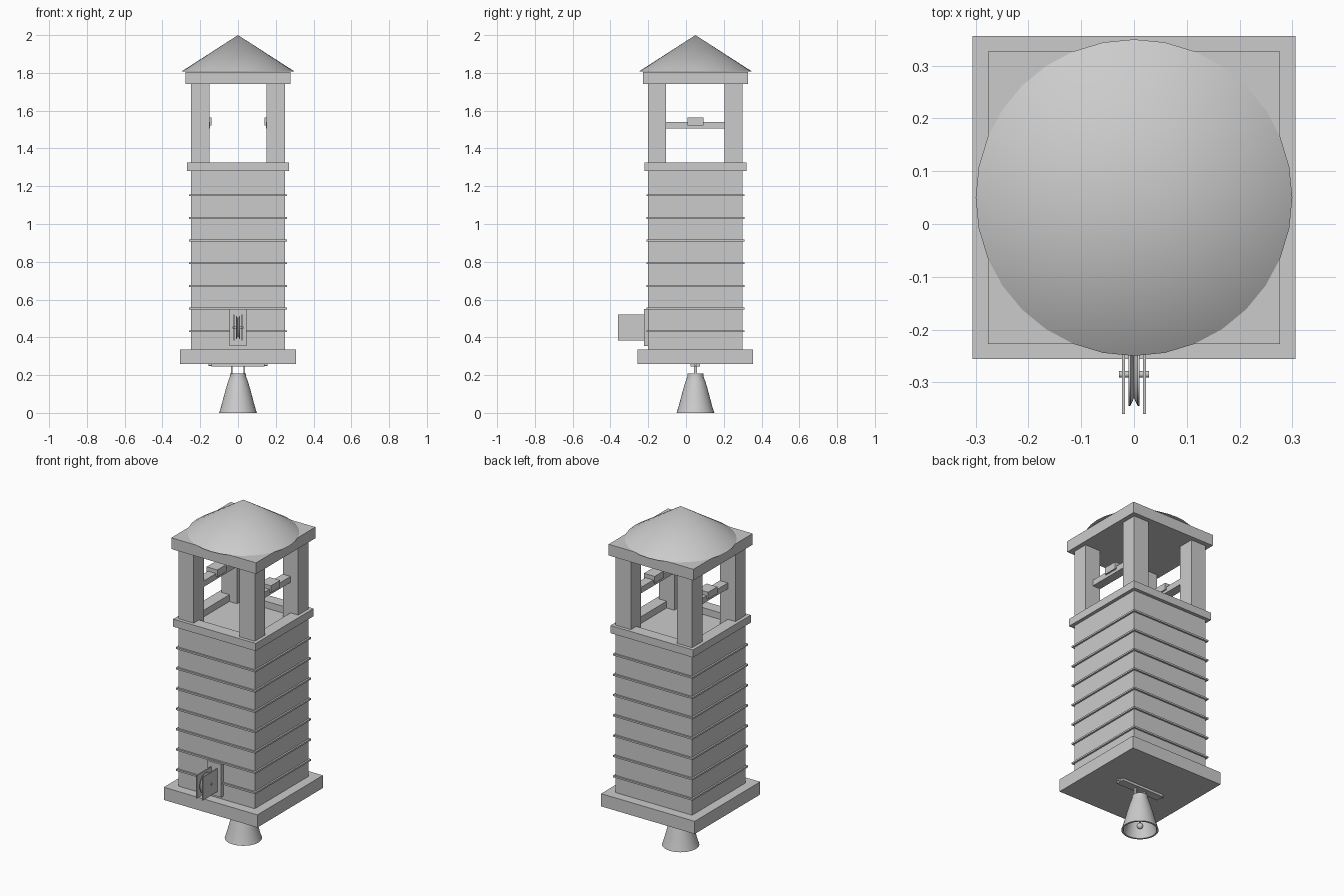
import bpy, bmesh, math
from mathutils import Matrix, Vector

if "Cube" in bpy.data.objects:
    bpy.data.objects.remove(bpy.data.objects["Cube"])

CY = 0.05  # tower axis in y

stone = bpy.data.materials.new("plain_grey")
stone.diffuse_color = (0.6, 0.6, 0.6, 1)
stone.use_nodes = True
stone.node_tree.nodes["Principled BSDF"].inputs["Base Color"].default_value = stone.diffuse_color


def finish(name, bm, smooth=None):
    bmesh.ops.recalc_face_normals(bm, faces=bm.faces)
    me = bpy.data.meshes.new(name)
    bm.to_mesh(me)
    bm.free()
    me.materials.append(stone)
    ob = bpy.data.objects.new(name, me)
    bpy.context.collection.objects.link(ob)
    if smooth is not None:
        bpy.ops.object.select_all(action='DESELECT')
        ob.select_set(True)
        bpy.context.view_layer.objects.active = ob
        bpy.ops.object.shade_smooth_by_angle(angle=math.radians(smooth))
    return ob


def box(name, x0, x1, y0, y1, z0, z1):
    bm = bmesh.new()
    size = Matrix.Diagonal((x1 - x0, y1 - y0, z1 - z0, 1))
    mid = Matrix.Translation(((x0 + x1) / 2, (y0 + y1) / 2, (z0 + z1) / 2))
    bmesh.ops.create_cube(bm, size=1, matrix=mid @ size)
    return finish(name, bm)


def slab(name, half, z0, z1):
    return box(name, -half, half, CY - half, CY + half, z0, z1)


def lathe(name, profile, loc, axis='Z', segments=32, smooth=30):
    """Spin (radius, height) points around z, then turn the axis to x if asked."""
    bm = bmesh.new()
    vs = [bm.verts.new((r, 0, z)) for r, z in profile]
    edges = [bm.edges.new(p) for p in zip(vs, vs[1:])]
    bmesh.ops.spin(bm, geom=vs + edges, cent=(0, 0, 0), axis=(0, 0, 1),
                   angle=math.tau, steps=segments, use_duplicate=False)
    bmesh.ops.remove_doubles(bm, verts=bm.verts, dist=1e-5)
    if axis == 'X':
        bm.transform(Matrix.Rotation(math.pi / 2, 4, 'Y'))
    bm.transform(Matrix.Translation(Vector(loc)))
    return finish(name, bm, smooth)


def rod(name, r, length, loc, axis='X', segments=16):
    h = length / 2
    return lathe(name, [(0, -h), (r, -h), (r, h), (0, h)], loc, axis, segments)


# Base, shaft and course bands
slab("base", 0.306, 0.26, 0.335)
slab("shaft", 0.25, 0.335, 1.285)
for i in range(7):
    z = 0.432 + 0.12 * i
    slab("band", 0.26, z - 0.005, z + 0.005)

# Ledge ring around the belfry floor
for s in (-1, 1):
    a, b = sorted((s * 0.20, s * 0.27))
    box("ledge_side", a, b, CY - 0.27, CY + 0.27, 1.28, 1.325)
    box("ledge_end", -0.20, 0.20, CY + a, CY + b, 1.28, 1.325)

# Belfry posts, bell beams and bearing blocks
for sx in (-1, 1):
    x0, x1 = sorted((sx * 0.15, sx * 0.25))
    for sy in (-1, 1):
        y0, y1 = sorted((sy * 0.155, sy * 0.25))
        box("post", x0, x1, CY + y0, CY + y1, 1.284, 1.745)
    x0, x1 = sorted((sx * 0.148, sx * 0.20))
    box("bell_beam", x0, x1, CY - 0.16, CY + 0.16, 1.505, 1.54)
    x0, x1 = sorted((sx * 0.14, sx * 0.21))
    box("bearing_block", x0, x1, CY - 0.043, CY + 0.043, 1.522, 1.563)

# Top plate and conical roof
slab("top_plate", 0.277, 1.74, 1.806)
lathe("roof", [(0, 1.807), (0.3, 1.807), (0, 2.0)], (0, CY, 0))

# Bell, hollow, with clapper, straps and yoke
outer = [(0.1, 0), (0.089, 0.035), (0.077, 0.08), (0.065, 0.125),
         (0.053, 0.165), (0.042, 0.195), (0.042, 0.208), (0, 0.208)]
inner = [(0, 0.185), (0.035, 0.185), (0.056, 0.125), (0.068, 0.08),
         (0.08, 0.035), (0.09, 0)]
lathe("bell", inner + outer, (0, CY, 0))
rod("clapper_stem", 0.005, 0.16, (0, CY, 0.11), 'Z', 8)
ball = [(0.018 * math.sin(math.pi * i / 8), -0.018 * math.cos(math.pi * i / 8)) for i in range(9)]
lathe("clapper_ball", ball, (0, CY, 0.025), segments=16)
for s in (-1, 1):
    box("bell_strap", s * 0.032 - 0.004, s * 0.032 + 0.004, CY - 0.008, CY + 0.008, 0.2, 0.25)
box("yoke", -0.14, 0.14, CY - 0.025, CY + 0.025, 0.246, 0.262)
rod("yoke_pin", 0.007, 0.31, (0, CY, 0.256))

# Rope pulley on the front wall
box("pulley_plate", -0.045, 0.045, -0.222, -0.2, 0.355, 0.55)
for s in (-1, 1):
    box("pulley_cheek", s * 0.02 - 0.0025, s * 0.02 + 0.0025, -0.36, -0.22, 0.384, 0.521)
P = (0, -0.285, 0.452)
lathe("pulley_wheel", [(0, -0.01), (0.06, -0.01), (0.06, -0.007), (0.045, 0),
                       (0.06, 0.007), (0.06, 0.01), (0, 0.01)], P, 'X')
rod("pulley_axle", 0.006, 0.056, P)
